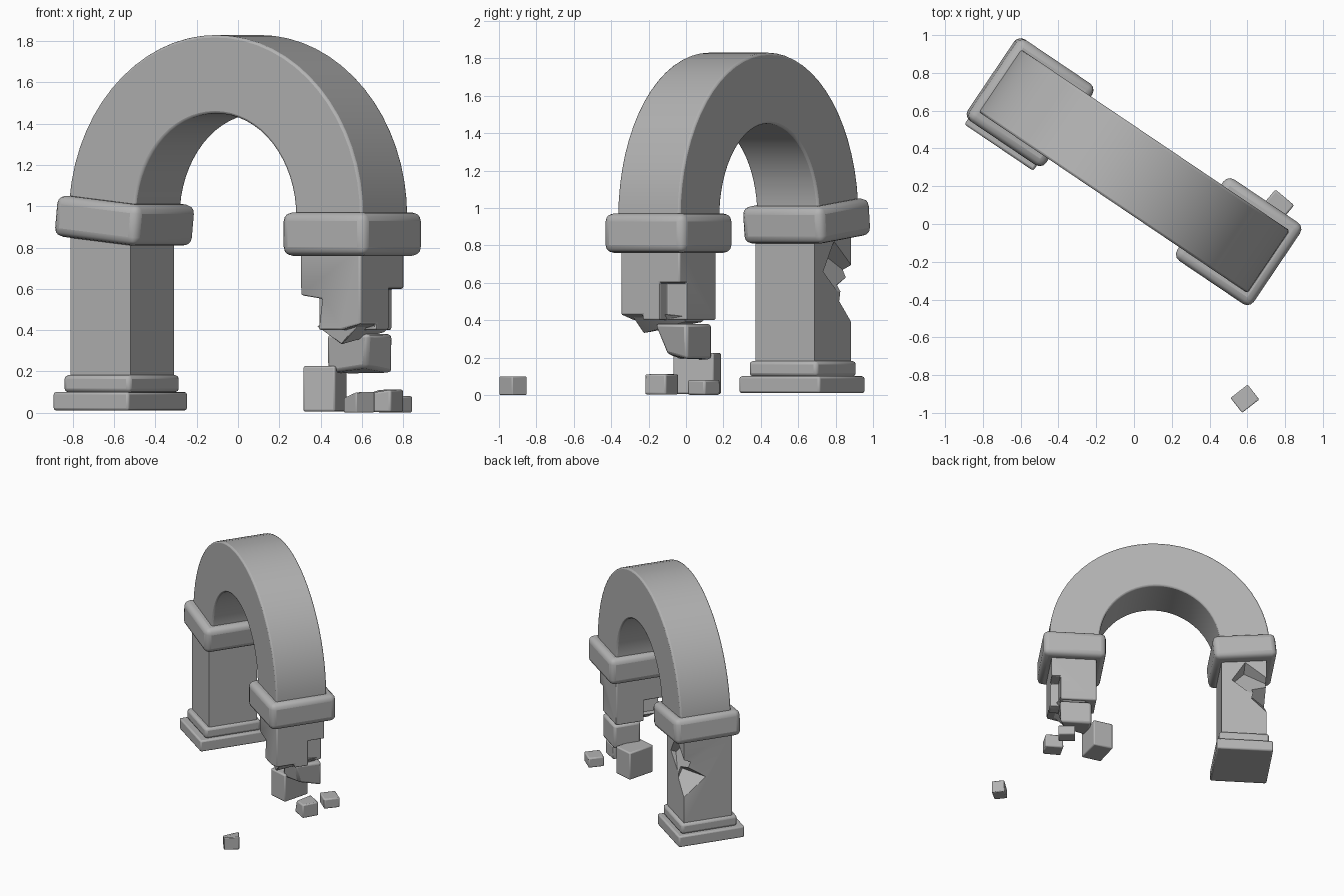
import bpy, bmesh, math
from mathutils import Vector, Matrix

cube = bpy.data.objects.get("Cube")
if cube:
    bpy.data.objects.remove(cube)

stone = bpy.data.materials.new("grey_stone")
stone.use_nodes = True
GREY = (0.45, 0.45, 0.45, 1)
stone.diffuse_color = GREY
stone.node_tree.nodes["Principled BSDF"].inputs["Base Color"].default_value = GREY

# The gateway stands at an angle; u runs along its span, v through its depth
TURN = math.radians(-34)
FRAME = Matrix.Translation((0, 0.28, 0)) @ Matrix.Rotation(TURN, 4, 'Z')


def add_object(name, bm, matrix):
    bmesh.ops.recalc_face_normals(bm, faces=bm.faces)
    mesh = bpy.data.meshes.new(name)
    bm.to_mesh(mesh)
    bm.free()
    mesh.materials.append(stone)
    obj = bpy.data.objects.new(name, mesh)
    bpy.context.collection.objects.link(obj)
    obj.matrix_world = matrix
    return obj


def box_mesh(size, chip=None):
    """Box about its own centre; chip = (corner signs, shift) moves one corner."""
    bm = bmesh.new()
    bmesh.ops.create_cube(bm, size=1, matrix=Matrix.Diagonal((*size, 1)))
    if chip:
        signs, shift = Vector(chip[0]), Vector(chip[1])
        for v in bm.verts:
            if all(a * b > 0 for a, b in zip(v.co, signs)):
                v.co += shift
    return bm


def finish(obj, width, segments=2):
    bevel = obj.modifiers.new("worn_edges", 'BEVEL')
    bevel.width, bevel.segments = width, segments
    bevel.limit_method, bevel.angle_limit = 'ANGLE', math.radians(35)
    bpy.ops.object.select_all(action='DESELECT')
    obj.select_set(True)
    bpy.context.view_layer.objects.active = obj
    bpy.ops.object.shade_smooth_by_angle(angle=math.radians(35))
    return obj


def block(name, centre, size, width=0.015, tilt=0, segments=2):
    """Masonry block aligned with the gateway."""
    m = FRAME @ Matrix.Translation(centre) @ Matrix.Rotation(math.radians(tilt), 4, 'Y')
    obj = add_object(name, box_mesh(size), m)
    return finish(obj, width, segments) if width else obj


def rubble(name, centre, size, turn, chip=None, width=0.01):
    """Loose block with its own heading."""
    m = Matrix.Translation(centre) @ Matrix.Rotation(math.radians(turn), 4, 'Z')
    return finish(add_object(name, box_mesh(size, chip), m), width)


def cut(target, name, centre, size, rot=(0, 0, 0)):
    m = FRAME @ Matrix.Translation(centre)
    for angle, axis in zip(rot, 'XYZ'):
        m = m @ Matrix.Rotation(math.radians(angle), 4, axis)
    tool = add_object(name, box_mesh(size), m)
    tool.hide_render = True
    tool.hide_set(True)
    mod = target.modifiers.new(name, 'BOOLEAN')
    mod.operation, mod.solver, mod.object = 'DIFFERENCE', 'EXACT', tool


# Arch: half-ring profile extruded through the depth
SEG, SPRING, HALF = 32, 0.95, 0.2
angles = [math.pi * i / SEG for i in range(SEG + 1)]
outer = [(0.86 * math.cos(a), SPRING + 0.88 * math.sin(a)) for a in angles]
inner = [(0.47 * math.cos(a), SPRING + 0.5 * math.sin(a)) for a in angles]
outer = [(0.86, 0.88)] + outer + [(-0.86, 0.9)]
inner = [(0.47, 0.88)] + inner + [(-0.47, 0.9)]
bm = bmesh.new()
rows = [[bm.verts.new((x, y, z)) for x, z in line]
        for line, y in ((outer, -HALF), (outer, HALF), (inner, HALF), (inner, -HALF))]
for k in range(4):
    a, b = rows[k], rows[(k + 1) % 4]
    for i in range(len(a) - 1):
        bm.faces.new((a[i], a[i + 1], b[i + 1], b[i]))
for i in (0, -1):
    bm.faces.new([row[i] for row in rows])
finish(add_object("arch", bm, FRAME), 0.012)

# Capitals, one of them settled out of level
block("right_capital", (-0.66, -0.005, 0.93), (0.49, 0.52, 0.2), 0.042, 6, 3)
block("left_capital", (0.668, 0, 0.865), (0.49, 0.52, 0.21), 0.042, 0, 3)

# Standing pillar with stepped base
block("plinth", (-0.663, -0.037, 0.055), (0.44, 0.52, 0.09), 0.012)
block("base_step", (-0.66, -0.03, 0.14), (0.39, 0.44, 0.085), 0.02)
pillar = block("right_pillar", (-0.659, -0.025, 0.51), (0.35, 0.38, 0.7), 0)
cut(pillar, "corner_break", (-0.86, 0.16, 0.53), (0.2, 0.2, 0.2), (35, 20, 40))
cut(pillar, "back_break", (-0.79, 0.235, 0.64), (0.42, 0.2, 0.18), (25, -35, 0))
finish(pillar, 0.01)

# Broken pillar hanging below the other capital
stump = block("left_pillar_stump", (0.668, 0, 0.6), (0.35, 0.38, 0.4), 0)
cut(stump, "outer_break", (0.873, 0.16, 0.45), (0.2, 0.2, 0.3))
cut(stump, "inner_break", (0.473, -0.17, 0.42), (0.25, 0.28, 0.3), (0, 8, 0))
cut(stump, "lower_break", (0.86, -0.2, 0.35), (0.4, 0.3, 0.16), (0, -14, 0))
finish(stump, 0.01)

# Splintered wedge under the stump
bm = bmesh.new()
for p in ((0.56, -0.15, 0.42), (0.83, -0.15, 0.45), (0.56, 0.18, 0.42), (0.77, 0.18, 0.42),
          (0.7, -0.14, 0.33), (0.58, 0.16, 0.39), (0.75, 0.16, 0.39)):
    bm.verts.new(p)
bmesh.ops.convex_hull(bm, input=bm.verts)
finish(add_object("stump_splinter", bm, FRAME), 0.004, 1)

# Fallen and loose blocks
rubble("loose_block", (0.59, -0.015, 0.285), (0.245, 0.21, 0.19), -34,
       ((1, -1, -1), (-0.05, 0.05, 0.03)), 0.018)
rubble("tall_block", (0.422, 0.06, 0.115), (0.162, 0.226, 0.22), -15)
rubble("fallen_block", (0.71, -0.13, 0.057), (0.14, 0.13, 0.11), -30,
       ((-1, -1, 1), (0.01, 0.01, -0.02)))
rubble("small_block", (0.76, 0.095, 0.04), (0.13, 0.12, 0.08), -40)
rubble("stray_block", (0.587, -0.925, 0.05), (0.115, 0.1, 0.1), 38,
       ((-1, 1, 1), (0, 0, -0.03)), 0.006)
